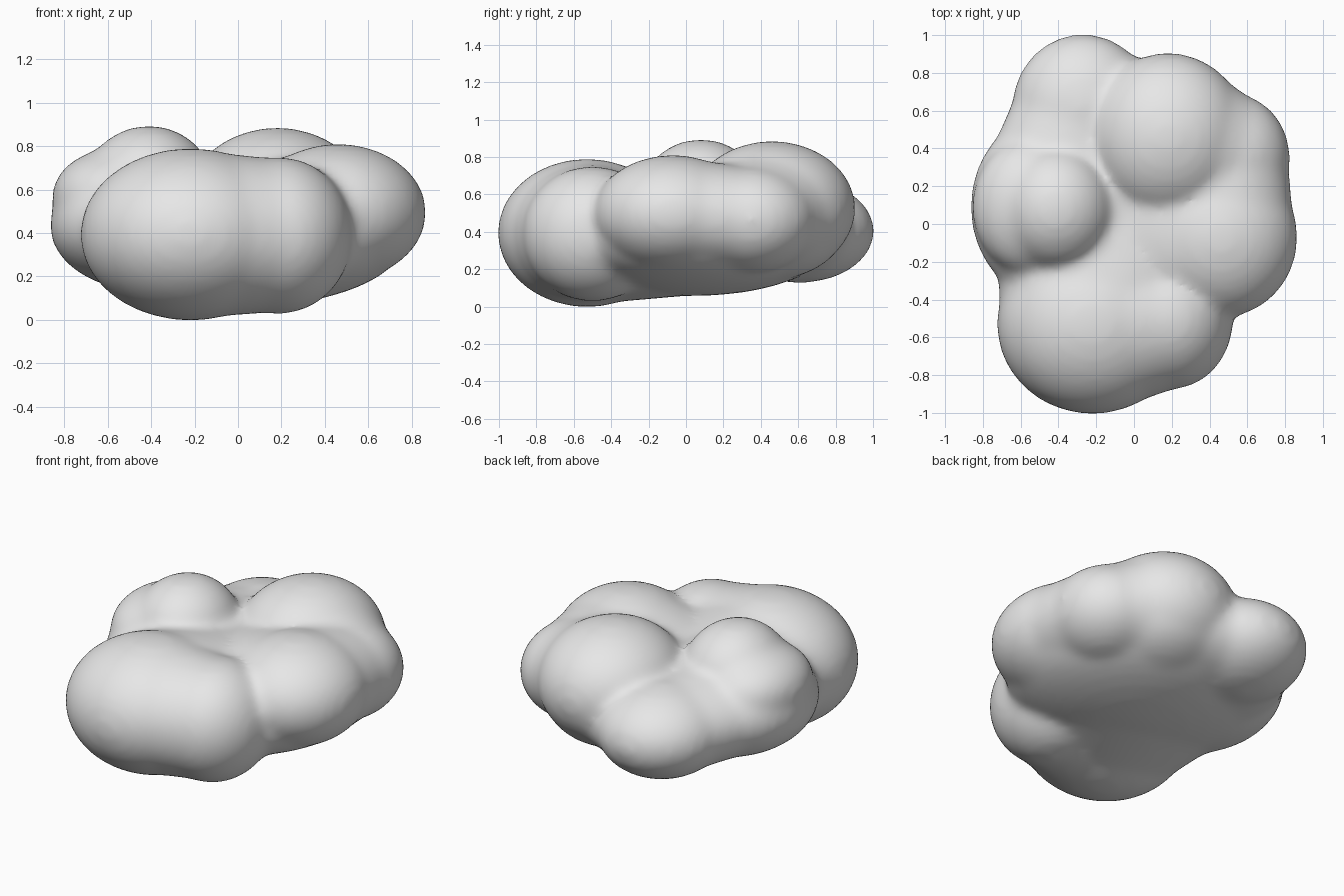
import bpy
import bmesh
from mathutils import Matrix, Vector

default = bpy.data.objects.get("Cube")
if default:
    bpy.data.objects.remove(default, do_unlink=True)

# One soft grey colour
grey = bpy.data.materials.new("soft_grey")
grey.use_nodes = True
colour = (0.8, 0.8, 0.8, 1)
grey.diffuse_color = colour
grey.node_tree.nodes["Principled BSDF"].inputs["Base Color"].default_value = colour

# Puffs: centre and radii of each lobe
puffs = {
    "core": ((0, 0.05, 0.36), (0.76, 0.74, 0.3)),
    "front": ((-0.22, -0.53, 0.39), (0.5, 0.47, 0.39)),
    "front_left": ((0.19, -0.5, 0.385), (0.33, 0.37, 0.355)),
    "left": ((0.46, -0.07, 0.49), (0.4, 0.42, 0.31)),
    "back_left": ((0.5, 0.35, 0.46), (0.32, 0.34, 0.28)),
    "back": ((0.18, 0.46, 0.52), (0.42, 0.44, 0.355)),
    "back_low": ((0.18, 0.42, 0.41), (0.4, 0.42, 0.27)),
    "back_right": ((-0.27, 0.61, 0.4), (0.37, 0.39, 0.27)),
    "right": ((-0.4, 0.09, 0.43), (0.46, 0.51, 0.3)),
    "right_side": ((-0.56, 0.09, 0.56), (0.29, 0.35, 0.22)),
    "right_bump": ((-0.41, 0.08, 0.59), (0.3, 0.32, 0.295)),
}

# Bridges: neighbouring lobes that flow into each other, and their thickness
bridges = [
    ("front", "front_left", 0.97),
    ("front", "core", 0.96),
    ("left", "back_left", 0.96),
    ("back", "back_left", 0.96),
    ("core", "left", 0.95),
    ("core", "back_left", 0.96),
    ("core", "back_low", 0.97),
    ("core", "right", 0.97),
    ("right", "back_right", 0.94),
    ("back_low", "back_right", 0.9),
    ("right_bump", "right_side", 0.96),
    ("right_side", "right", 0.97),
]

SWELL = 0.007  # makes up for the softening below


def placement(name, thickness=1.0):
    centre, radii = puffs[name]
    size = [r * thickness + SWELL for r in radii]
    return Matrix.Translation(centre) @ Matrix.Diagonal((*size, 1))


ball = bmesh.new()
bmesh.ops.create_icosphere(ball, subdivisions=4, radius=1)
ball_points = [v.co.copy() for v in ball.verts]
ball.free()

bm = bmesh.new()
for puff in puffs:
    bmesh.ops.create_icosphere(bm, subdivisions=4, radius=1, matrix=placement(puff))
for first, second, thickness in bridges:
    points = []
    for puff in (first, second):
        shape = placement(puff, thickness)
        points += [bm.verts.new(shape @ p) for p in ball_points]
    bmesh.ops.convex_hull(bm, input=points)
    inner = [v for v in points if v.is_valid and not v.link_faces]
    bmesh.ops.delete(bm, geom=inner, context="VERTS")
mesh = bpy.data.meshes.new("cloud")
bm.to_mesh(mesh)
bm.free()
cloud = bpy.data.objects.new("cloud", mesh)
bpy.context.collection.objects.link(cloud)

# Fuse the puffs into one skin and soften the creases
fuse = cloud.modifiers.new("fuse", "REMESH")
fuse.mode = "VOXEL"
fuse.voxel_size = 0.025
soften = cloud.modifiers.new("soften", "SMOOTH")
soften.factor = 0.5
soften.iterations = 18

graph = bpy.context.evaluated_depsgraph_get()
skin = bpy.data.meshes.new_from_object(cloud.evaluated_get(graph))
cloud.modifiers.clear()
cloud.data = skin

# Stand the cloud on the ground
lowest = min(v.co.z for v in skin.vertices)
skin.transform(Matrix.Translation(Vector((0, 0, -lowest))))

skin.materials.clear()
skin.materials.append(grey)
for face in skin.polygons:
    face.use_smooth = True
    face.material_index = 0
skin.update()
